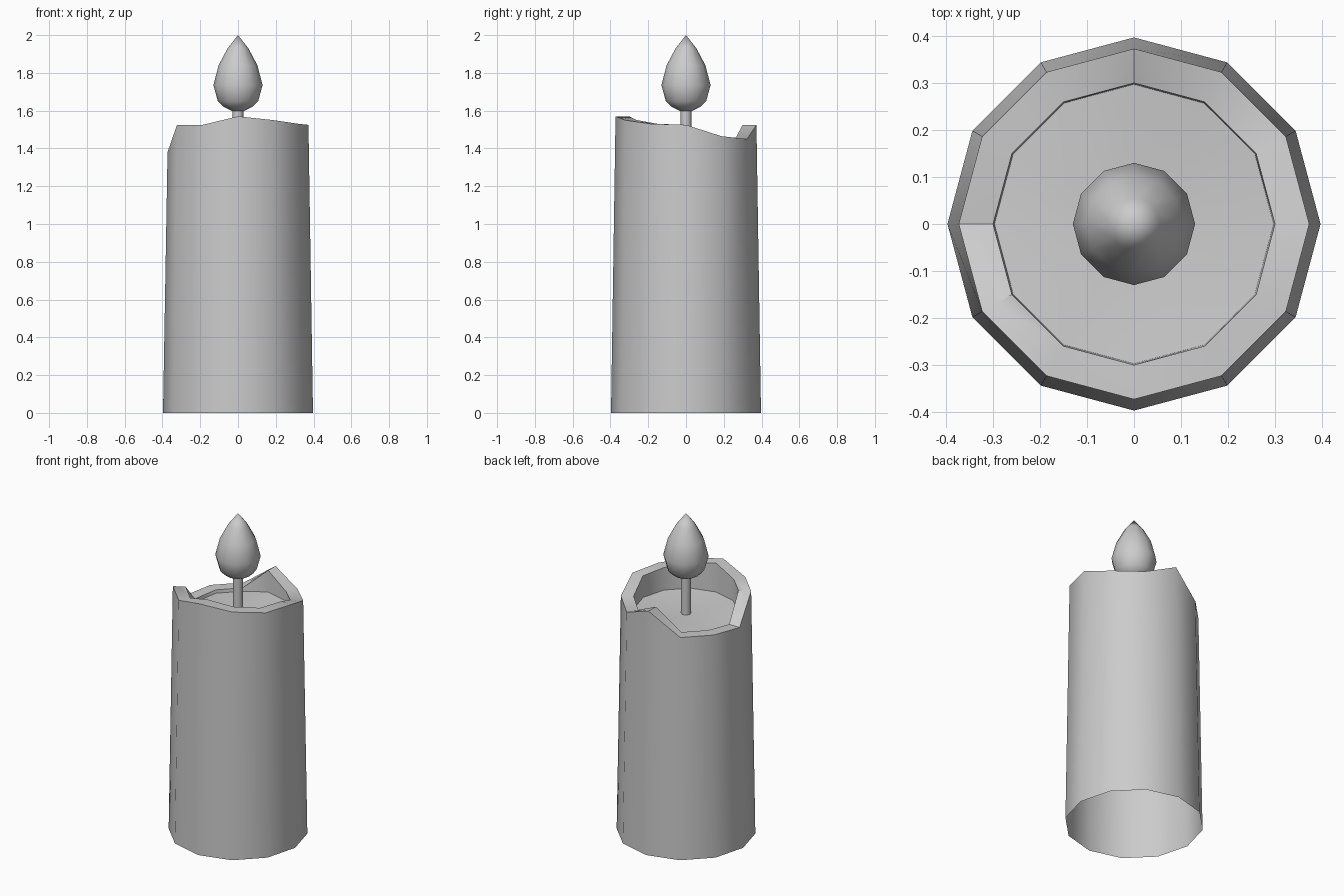
import bpy, bmesh
from math import cos, sin, radians

if "Cube" in bpy.data.objects:
    bpy.data.objects.remove(bpy.data.objects["Cube"])

SIDES = 12


def lathe(name, rings, angle=40):
    """Skin a stack of 12-sided rings; each ring is (radius, z or list of z). Radius 0 makes a pole."""
    bm = bmesh.new()
    rows = []
    for r, z in rings:
        if r == 0:
            rows.append([bm.verts.new((0, 0, z))] * SIDES)
            continue
        zs = z if isinstance(z, list) else [z] * SIDES
        rows.append([bm.verts.new((r * cos(radians(30 * i)), r * sin(radians(30 * i)), zs[i]))
                     for i in range(SIDES)])
    for a, b in zip(rows, rows[1:]):
        for i in range(SIDES):
            j = (i + 1) % SIDES
            bm.faces.new(list(dict.fromkeys((a[i], a[j], b[j], b[i]))))
    mesh = bpy.data.meshes.new(name)
    bm.to_mesh(mesh)
    bm.free()
    obj = bpy.data.objects.new(name, mesh)
    bpy.context.collection.objects.link(obj)
    bpy.ops.object.select_all(action='DESELECT')
    obj.select_set(True)
    bpy.context.view_layer.objects.active = obj
    bpy.ops.object.shade_smooth_by_angle(angle=radians(angle))
    return obj


# Wax body: open base, uneven melted rim, thin lip and sunken pool
rim = [1.525, 1.465, 1.45, 1.525, 1.39, 1.39, 1.38, 1.525, 1.525, 1.57, 1.55, 1.53]
pool = [min(1.39, z - 0.02) for z in rim]
lathe("wax_body", [(0.397, 0), (0.373, rim), (0.34, rim), (0.30, rim),
                   (0.297, pool), (0.15, 1.375), (0, 1.37)])

# Wick
lathe("wick", [(0.028, 1.36), (0.028, 1.62)])

# Teardrop flame
lathe("flame", [(0, 1.59), (0.035, 1.60), (0.075, 1.62), (0.107, 1.65), (0.13, 1.735),
                (0.103, 1.84), (0.055, 1.93), (0, 2.0)], 60)
